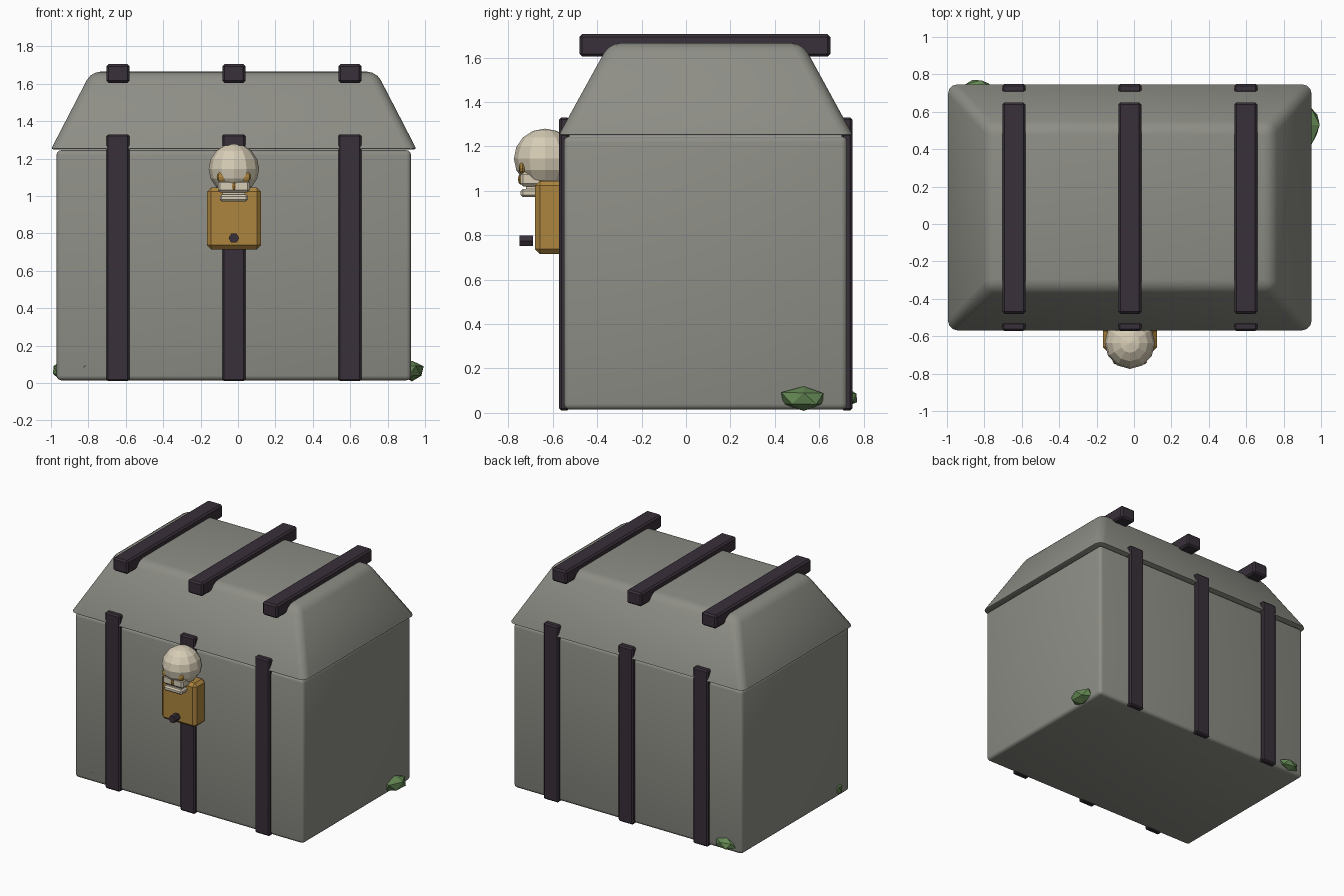
import bpy, bmesh, random
from math import radians
from mathutils import Vector, Matrix

cube = bpy.data.objects.get("Cube")
if cube:
    bpy.data.objects.remove(cube, do_unlink=True)
random.seed(4)
CX = -0.022  # middle of the chest


def material(name, r, g, b):
    m = bpy.data.materials.new(name)
    m.use_nodes = True
    m.diffuse_color = (r, g, b, 1)
    m.node_tree.nodes["Principled BSDF"].inputs["Base Color"].default_value = (r, g, b, 1)
    return m


STONE = material("grey_stone", 0.27, 0.27, 0.24)
IRON = material("dark_iron", 0.04, 0.029, 0.041)
GOLD = material("old_gold", 0.42, 0.235, 0.05)
BONE = material("bone", 0.68, 0.61, 0.47)
MOSS = material("moss_green", 0.13, 0.25, 0.09)


def finish(name, bm, mat, smooth=True):
    bmesh.ops.recalc_face_normals(bm, faces=bm.faces)
    mesh = bpy.data.meshes.new(name)
    bm.to_mesh(mesh)
    bm.free()
    mesh.materials.append(mat)
    ob = bpy.data.objects.new(name, mesh)
    bpy.context.collection.objects.link(ob)
    if smooth:
        bpy.ops.object.select_all(action='DESELECT')
        ob.select_set(True)
        bpy.context.view_layer.objects.active = ob
        bpy.ops.object.shade_smooth_by_angle(angle=radians(35))
    return ob


def box_mesh(lo, hi):
    bm = bmesh.new()
    bmesh.ops.create_cube(bm, size=1)
    lo, hi = Vector(lo), Vector(hi)
    for v in bm.verts:
        v.co = (lo + hi) / 2 + v.co * (hi - lo)
    return bm


def box(name, lo, hi, mat, bevel=0.01, segments=1):
    bm = box_mesh(lo, hi)
    if bevel:
        bmesh.ops.bevel(bm, geom=bm.edges[:], offset=bevel, segments=segments,
                        profile=0.5, affect='EDGES')
    return finish(name, bm, mat)


def ball(name, centre, radii, mat, segments=12, rings=8):
    bm = bmesh.new()
    bmesh.ops.create_uvsphere(bm, u_segments=segments, v_segments=rings, radius=1)
    for v in bm.verts:
        v.co = Vector(centre) + v.co * Vector(radii)
    return finish(name, bm, mat, False)


# Chest body
box("chest_body", (-0.97, -0.55, 0.015), (0.925, 0.725, 1.245), STONE, 0.025, 3)

# Tapered lid with soft upper edges and a tight rim
bm = box_mesh((-1.0, -0.574, 1.25), (0.955, 0.752, 1.665))
for v in bm.verts:
    if v.co.z > 1.5:
        v.co.x = -0.785 if v.co.x < 0 else 0.74
        v.co.y = -0.345 if v.co.y < 0 else 0.525
upper = [e for e in bm.edges if max(v.co.z for v in e.verts) > 1.5]
bmesh.ops.bevel(bm, geom=upper, offset=0.05, segments=3, profile=0.5, affect='EDGES')
rim = [e for e in bm.edges if all(v.co.z < 1.26 for v in e.verts)]
bmesh.ops.bevel(bm, geom=rim, offset=0.012, segments=2, profile=0.5, affect='EDGES')
finish("lid", bm, STONE)

# Iron bands on front and back, and bars across the lid
for side, x in (("right", CX - 0.62), ("middle", CX), ("left", CX + 0.62)):
    a, b = x - 0.062, x + 0.062
    box(side + "_front_band", (a, -0.571, 0.01), (b, -0.525, 1.33), IRON)
    box(side + "_back_band", (a, 0.70, 0.01), (b, 0.749, 1.33), IRON)
    box(side + "_lid_bar", (a, -0.48, 1.605), (b, 0.65, 1.705), IRON, 0.012)

# Lock plate with a six-sided peg
box("lock_plate", (CX - 0.145, -0.68, 0.715), (CX + 0.145, -0.55, 1.045), GOLD, 0.022)
bm = bmesh.new()
bmesh.ops.create_cone(bm, cap_ends=True, segments=6, radius1=0.028, radius2=0.028, depth=0.06,
                      matrix=Matrix.Translation((CX, -0.72, 0.775))
                      @ Matrix.Rotation(radians(90), 4, 'X') @ Matrix.Rotation(radians(30), 4, 'Z'))
finish("lock_peg", bm, IRON)

# Skull
ball("skull", (CX, -0.635, 1.145), (0.135, 0.14, 0.135), BONE)
box("upper_jaw", (CX - 0.085, -0.745, 1.02), (CX + 0.085, -0.64, 1.085), BONE, 0.012)
box("lower_jaw", (CX - 0.075, -0.745, 0.972), (CX + 0.075, -0.64, 1.008), BONE, 0.01)
box("mouth_gap", (CX - 0.06, -0.72, 1.0), (CX + 0.06, -0.64, 1.03), BONE, 0)
for side, s in (("right", -1), ("left", 1)):
    ball(side + "_eye", (CX + s * 0.064, -0.737, 1.103), (0.028, 0.016, 0.028), GOLD, 8, 6)
ball("nose", (CX, -0.745, 1.052), (0.012, 0.012, 0.024), GOLD, 6, 4)


# Mossy rocks at the foot of the chest
def rock(name, centre, radii):
    bm = bmesh.new()
    bmesh.ops.create_icosphere(bm, subdivisions=1, radius=1)
    for v in bm.verts:
        v.co = Vector(centre) + v.co * Vector(radii) * random.uniform(0.9, 1.1)
    return finish(name, bm, MOSS, False)


rock("left_rock", (0.93, 0.53, 0.064), (0.07, 0.11, 0.058))
rock("back_rock", (-0.84, 0.72, 0.068), (0.085, 0.055, 0.042))
rock("right_rock", (-0.955, -0.43, 0.07), (0.038, 0.04, 0.045))
rock("front_rock", (-0.82, -0.535, 0.09), (0.025, 0.018, 0.012))
